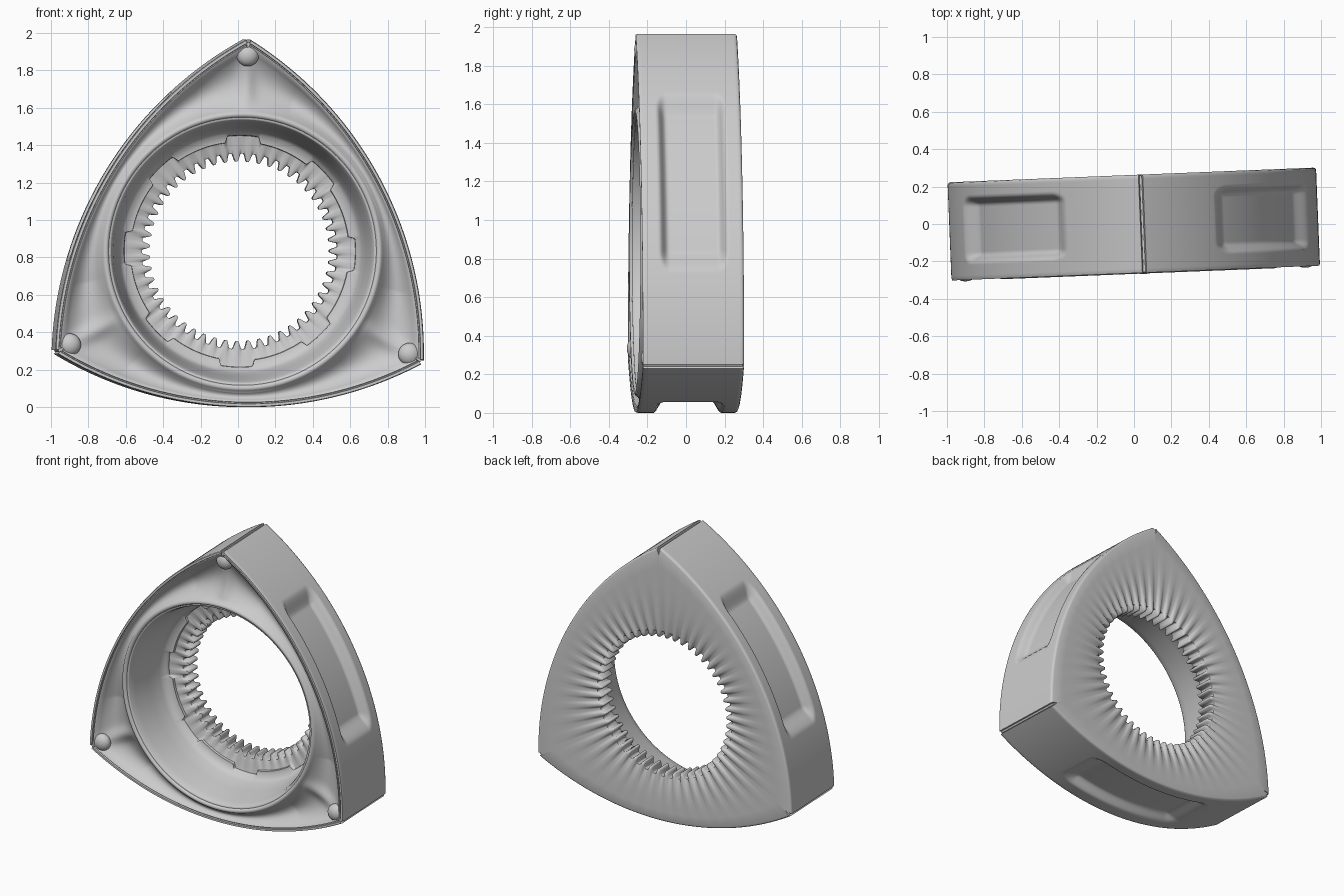
import bpy, bmesh, math
from mathutils import Matrix

if "Cube" in bpy.data.objects:
    bpy.data.objects.remove(bpy.data.objects["Cube"])

TEETH, PER = 51, 12
N = TEETH * PER                      # samples around; divisible by 3
ARC_R, ARC_C = 1.976, 1.143          # flank arc radius and centre offset
PLACE = (Matrix.Translation((0.014, 0, 0.833))
         @ Matrix.Rotation(math.radians(2.3), 4, 'Z')
         @ Matrix.Rotation(math.radians(1.6), 4, 'Y'))


def theta(i):
    return math.pi / 2 + 2 * math.pi * i / N


def alpha(i):
    """Angle from the middle of the nearest flank (-60..60 degrees)."""
    third = 2 * math.pi / 3
    return ((theta(i) - math.pi / 6 + third / 2) % third) - third / 2


def step(x):
    x = max(0.0, min(1.0, x))
    return x * x * (3 - 2 * x)


def lerp(a, b, t):
    return a + (b - a) * t


def tri(i, d=0.0):
    """Bulged triangle outline, moved inward by d, with narrow apex slots."""
    a = alpha(i)
    r = -ARC_C * math.cos(a) + math.sqrt((ARC_R - d) ** 2 - (ARC_C * math.sin(a)) ** 2)
    if i % (N // 3) == 0:
        r = min(r, 1.085)
    return r


def root(i):
    """1 in a tooth gap, 0 on a tooth tip."""
    p = abs((i % PER) / PER - 0.5) * 2
    return max(0.0, min(1.0, (p - 0.25) / 0.45))


def gear(i):
    return 0.48 + 0.043 * root(i)


def tab(i):
    """Eight shallow stepped notches around the inner flange."""
    d = (i + N / 16) % (N / 8) - N / 16
    return 0.585 + 0.035 * step((16 - abs(d)) / 3)


# Each level gives (radius, depth) for sample i; the loop closes on itself
levels = []


def ring(r, y):
    levels.append(lambda i: (r, y))


def outline(d, y):
    levels.append(lambda i: (tri(i, d), y))


# Gear teeth
levels.append(lambda i: (gear(i), 0.13))
levels.append(lambda i: (gear(i), 0.235))

# Back face: ridges fade from the teeth to the outline
for t in (0.02, 0.06, 0.13, 0.22, 0.35, 0.5, 0.65, 0.82, 1.0):
    levels.append(lambda i, t=t: (
        lerp(gear(i), tri(i, 0.014), t),
        0.247 + 0.016 * (1 - (1 - t) ** 4) - 0.012 * root(i) * (1 - t) ** 3))
outline(0.004, 0.259)

# Flank with a rounded pocket pressed into each side
for k in range(45):
    def flank(i, y=lerp(0.25, -0.25, k / 44)):
        r, a = tri(i), alpha(i)
        u = 1 - max(0, min(1, (0.53 - abs(r * math.sin(a))) / 0.12))
        v = 1 - max(0, min(1, (0.178 - abs(y - 0.005)) / 0.05))
        return r - 0.058 * step(1.05 * (1 - math.hypot(u, v))), y
    levels.append(flank)

# Front rim with side seal groove
for d, y in ((0.004, -0.262), (0.018, -0.262), (0.02, -0.25),
             (0.025, -0.25), (0.027, -0.259), (0.036, -0.256)):
    outline(d, y)

# Front recess, deepest in the corners, with a rib towards each apex
for k in range(1, 13):
    def recess(i, t=k / 13):
        r0 = tri(i, 0.036)
        r = lerp(r0, 0.752, t)
        depth = min(0.075, 0.4 * (r0 - 0.752)) * math.sin(math.pi * t) ** 0.8
        off = r * (math.pi / 3 - abs(alpha(i)))
        return r, -0.253 + depth * (1 - 0.3 * math.exp(-(off / 0.045) ** 2))
    levels.append(recess)

# Bearing ring, bore and lightly stepped flange
for r, y in ((0.752, -0.248), (0.745, -0.260), (0.735, -0.266), (0.722, -0.264),
             (0.716, -0.252), (0.706, -0.252), (0.702, -0.246), (0.69, -0.20),
             (0.668, -0.06), (0.65, 0.04), (0.63, 0.085)):
    ring(r, y)
levels.append(lambda i: (tab(i), 0.09))
levels.append(lambda i: (tab(i) - 0.002, 0.108))
for t in (0.35, 0.7):
    levels.append(lambda i, t=t: (lerp(tab(i), gear(i), t), lerp(0.11, 0.128, t)))


def finish(name, bm, angle=35):
    bmesh.ops.recalc_face_normals(bm, faces=bm.faces)
    bm.transform(PLACE)
    me = bpy.data.meshes.new(name)
    bm.to_mesh(me)
    bm.free()
    ob = bpy.data.objects.new(name, me)
    bpy.context.collection.objects.link(ob)
    bpy.ops.object.select_all(action='DESELECT')
    bpy.context.view_layer.objects.active = ob
    ob.select_set(True)
    bpy.ops.object.shade_smooth_by_angle(angle=math.radians(angle))
    return ob


# Rotor body
bm = bmesh.new()
grid = []
for f in levels:
    row = []
    for i in range(N):
        r, y = f(i)
        row.append(bm.verts.new((r * math.cos(theta(i)), y, r * math.sin(theta(i)))))
    grid.append(row)
for j in range(len(grid)):
    a, b = grid[j], grid[(j + 1) % len(grid)]
    for i in range(N):
        n = (i + 1) % N
        bm.faces.new((a[i], a[n], b[n], b[i]))
finish("rotor_body", bm, 60)

# Apex seals and corner plugs
for k in range(3):
    turn = Matrix.Rotation(k * 2 * math.pi / 3, 4, 'Y')
    bm = bmesh.new()
    bmesh.ops.create_cube(bm, size=1, matrix=turn @ Matrix.Translation((0, 0, 1.09))
                          @ Matrix.Diagonal((0.012, 0.515, 0.06, 1)))
    finish(f"apex_seal_{k + 1}", bm)
    bm = bmesh.new()
    bmesh.ops.create_uvsphere(bm, u_segments=32, v_segments=16, radius=0.06,
                              matrix=turn @ Matrix.Translation((0, -0.225, 1.05))
                              @ Matrix.Diagonal((1, 0.75, 1, 1)))
    finish(f"corner_plug_{k + 1}", bm)
